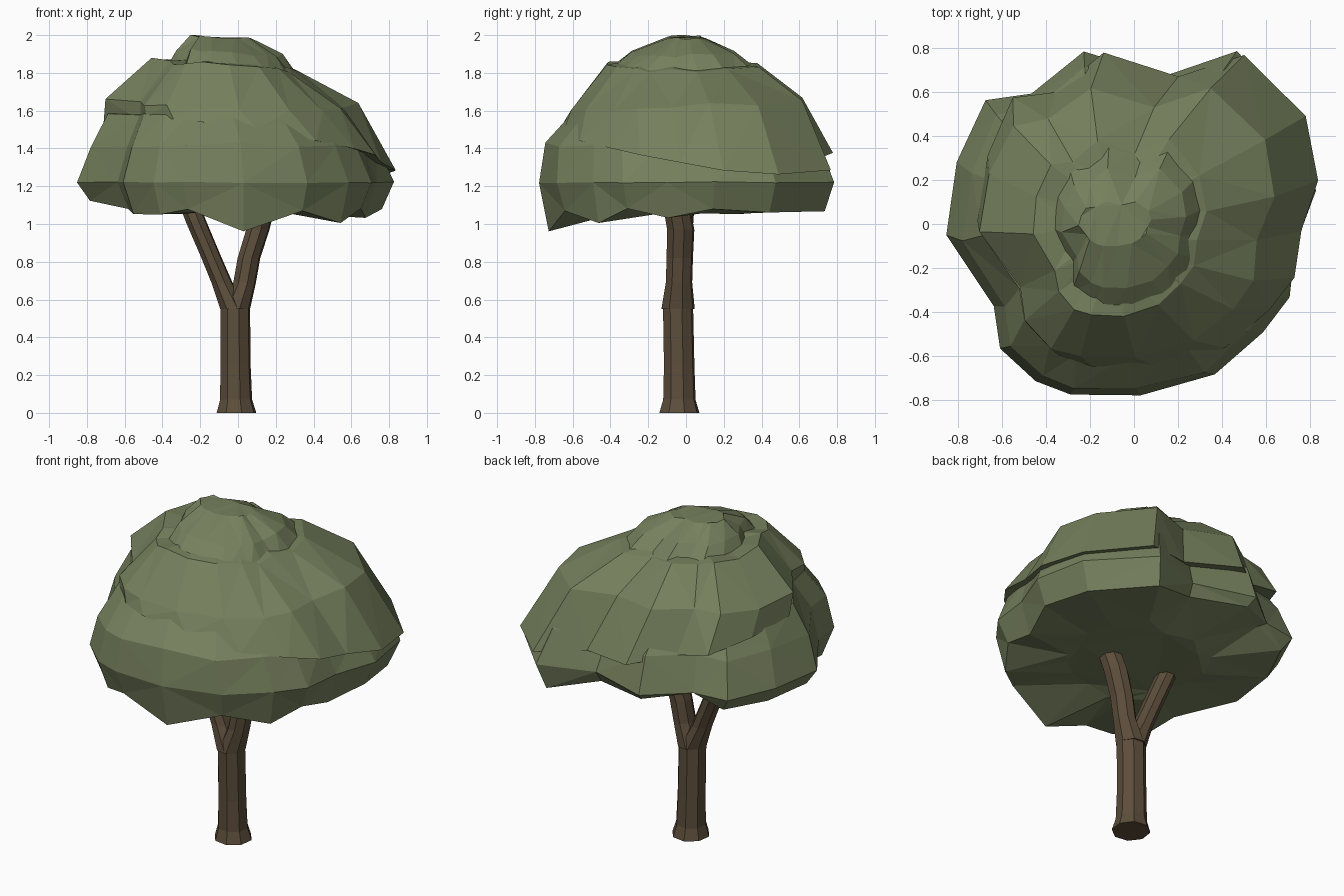
import bpy, bmesh, math, random
from mathutils import Vector

if "Cube" in bpy.data.objects:
    bpy.data.objects.remove(bpy.data.objects["Cube"])

random.seed(7)


def material(name, rgb):
    m = bpy.data.materials.new(name)
    m.diffuse_color = (*rgb, 1)
    m.use_nodes = True
    m.node_tree.nodes["Principled BSDF"].inputs["Base Color"].default_value = m.diffuse_color
    return m


LEAF = material("leaf green", (0.18, 0.216, 0.109))
BARK = material("bark brown", (0.108, 0.076, 0.044))


def loft(name, rings, mat, triangles=False):
    """Skin a stack of equal-length point rings and close both ends."""
    bm = bmesh.new()
    rows = [[bm.verts.new(p) for p in ring] for ring in rings]
    n = len(rows[0])
    for a, b in zip(rows, rows[1:]):
        for i in range(n):
            j = (i + 1) % n
            bm.faces.new((a[i], a[j], b[j], b[i]))
    bm.faces.new(rows[0][::-1])
    bm.faces.new(rows[-1])
    if triangles:
        bmesh.ops.triangulate(bm, faces=bm.faces[:])
    bmesh.ops.recalc_face_normals(bm, faces=bm.faces[:])
    me = bpy.data.meshes.new(name)
    bm.to_mesh(me)
    bm.free()
    me.materials.append(mat)
    ob = bpy.data.objects.new(name, me)
    bpy.context.collection.objects.link(ob)
    return ob


def limb(name, stations, depth=1.04):
    """Eight-sided trunk or branch through (x, y, z, radius) stations."""
    rings = []
    for x, y, z, r in stations:
        rings.append([(x + r * math.cos(math.pi / 4 * k + .25) * 1.03,
                       y + r * math.sin(math.pi / 4 * k + .25) * depth, z)
                      for k in range(8)])
    return loft(name, rings, BARK)


# Trunk with flared foot, splitting into two branches
limb("trunk", [(-.008, -.035, 0, .105), (-.01, -.035, .07, .085),
               (-.013, -.036, .25, .08), (-.015, -.042, .56, .079)])
limb("left_branch", [(-.02, -.042, .55, .074), (-.085, -.037, .69, .056),
                     (-.14, -.032, .82, .054), (-.225, -.025, 1.02, .055),
                     (-.3, .0, 1.22, .05)], 1.2)
limb("right_branch", [(-.012, -.042, .55, .076), (.035, -.037, .69, .06),
                      (.058, -.033, .82, .06), (.105, -.028, .97, .062),
                      (.15, -.06, 1.15, .06)], 1.2)

# Crown plan outline, counter-clockwise, seen from above
OUTLINE = [(.84, .15), (.78, .47), (.48, .78), (.15, .67), (-.22, .78),
           (-.46, .59), (-.67, .56), (-.8, .28), (-.85, -.05), (-.63, -.37),
           (-.6, -.56), (-.44, -.71), (-.28, -.77), (.04, -.77), (.38, -.68),
           (.6, -.49), (.72, -.33), (.75, -.1)]
# Ragged lower edge: height offset for each outline point
HEM = [.03, .01, .02, .1, .12, .15, .09, .08, .07, .03, .0, .0, .03,
       -.09, .02, -.05, .03, -.02]


def crown_ring(z, x0, x1, y0, y1, tilt=(0, 0), jitter=.02, hem=False):
    """Fit the plan outline into a box at height z, tilted and roughened."""
    ring = []
    for i, (px, py) in enumerate(OUTLINE):
        x = (x0 + x1) / 2 + px / .845 * (x1 - x0) / 2
        y = (y0 + y1) / 2 + py / .775 * (y1 - y0) / 2
        k = 1 + random.uniform(-jitter, jitter)
        h = z + tilt[0] * x + tilt[1] * y + random.uniform(-jitter, jitter)
        if hem:
            h += HEM[i]
        ring.append(Vector((x * k, y * k, h)))
    return ring


# Crown: three overlapping leaf tiers
loft("lower_crown", [
    crown_ring(1.07, -.4, .4, -.38, .4),
    crown_ring(1.05, -.78, .765, -.73, .73, jitter=.006, hem=True),
    crown_ring(1.22, -.85, .83, -.78, .78, jitter=.004),
    crown_ring(1.42, -.785, .74, -.76, .7, jitter=.015),
    crown_ring(1.58, -.68, .56, -.6, .57, jitter=.01),
    crown_ring(1.62, -.35, .3, -.3, .3)], LEAF, True)
loft("middle_crown", [
    crown_ring(1.46, -.45, .5, -.4, .5, (-.17, -.12)),
    crown_ring(1.44, -.71, .84, -.65, .77, (-.15, -.11), .01),
    crown_ring(1.635, -.69, .64, -.61, .62, (-.02, .04), .015),
    crown_ring(1.83, -.46, .33, -.42, .38, (-.08, .0), .015),
    crown_ring(1.87, -.25, .12, -.2, .2)], LEAF, True)
loft("top_crown", [
    crown_ring(1.72, -.25, .25, -.25, .25),
    crown_ring(1.765, -.39, .38, -.42, .45, (-.1, -.06), .015),
    crown_ring(1.905, -.33, .24, -.29, .25, (-.05, .0), .012),
    crown_ring(1.985, -.25, .08, -.1, .1, (-.04, .0), .006)], LEAF, True)
